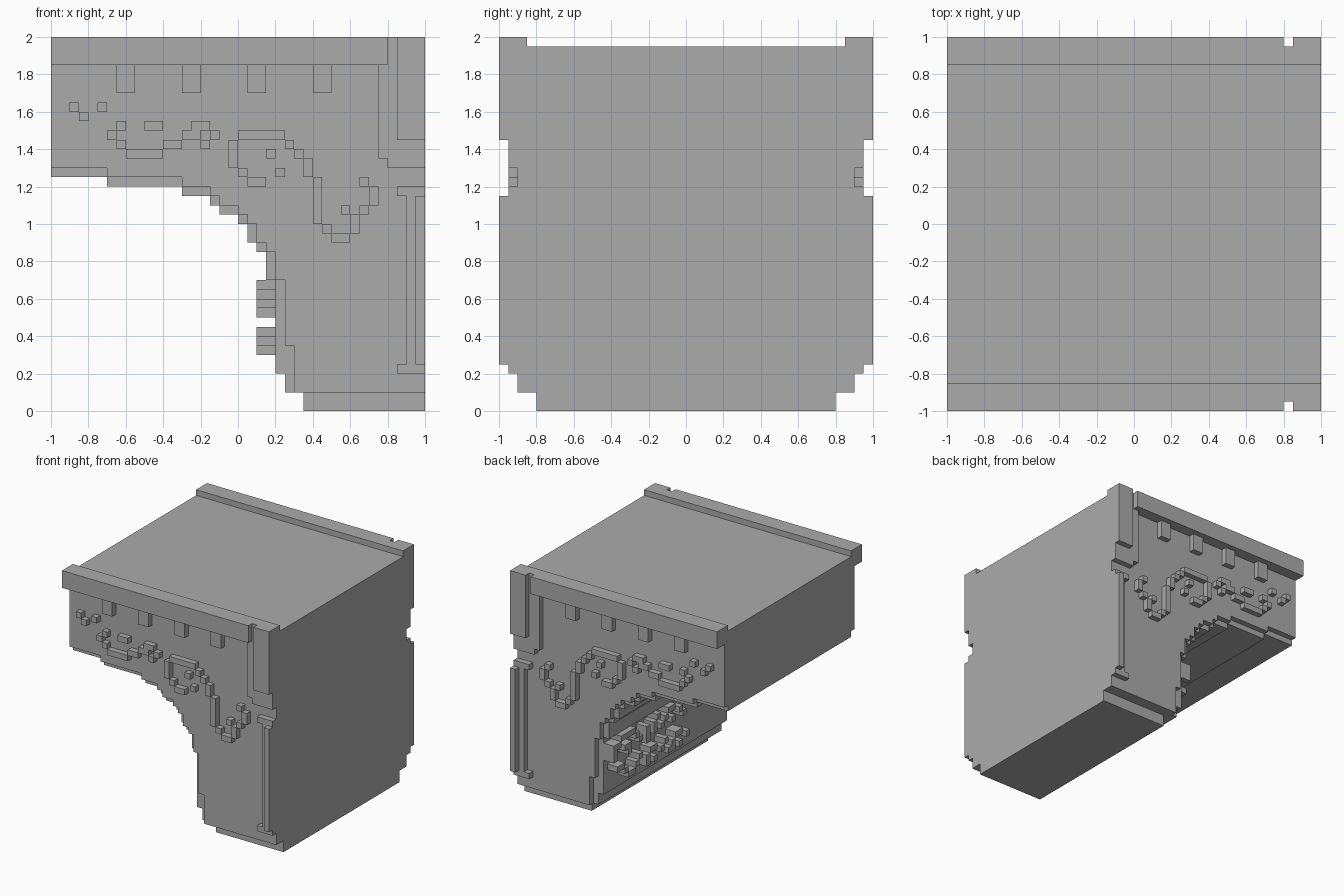
import bpy
import bmesh

if "Cube" in bpy.data.objects:
    bpy.data.objects.remove(bpy.data.objects["Cube"], do_unlink=True)

U = 0.05  # block size of the stepped masonry

stone = bpy.data.materials.new("grey_stone")
stone.use_nodes = True
GREY = (0.41, 0.41, 0.41, 1)
stone.diffuse_color = GREY
stone.node_tree.nodes["Principled BSDF"].inputs["Base Color"].default_value = GREY


def finish(name, bm, mirrored):
    bmesh.ops.recalc_face_normals(bm, faces=bm.faces)
    mesh = bpy.data.meshes.new(name)
    bm.to_mesh(mesh)
    bm.free()
    mesh.materials.append(stone)
    obj = bpy.data.objects.new(name, mesh)
    bpy.context.collection.objects.link(obj)
    if mirrored:
        mod = obj.modifiers.new("other_side", 'MIRROR')
        mod.use_axis = (False, True, False)
        mod.use_mirror_merge = False
    return obj


def add_box(bm, x, y, z):
    verts = bmesh.ops.create_cube(bm, size=1)["verts"]
    for v in verts:
        for i, (lo, hi) in enumerate((x, y, z)):
            v.co[i] = lo if v.co[i] < 0 else hi


def box(name, x, y, z, mirrored=True):
    bm = bmesh.new()
    add_box(bm, x, y, z)
    return finish(name, bm, mirrored)


def stepped_wall(name, steps, top, y, mirrored):
    """Extrude a wall whose underside is a staircase of (start x, height)."""
    points = [(1, top), (-1, top)]
    for (x, z), (next_x, _) in zip(steps, steps[1:] + [(1, 0)]):
        points += [(x, z), (next_x, z)]
    bm = bmesh.new()
    face = bm.faces.new([bm.verts.new((px, y[0], pz)) for px, pz in points])
    new = bmesh.ops.extrude_face_region(bm, geom=[face])["geom"]
    for v in new:
        if isinstance(v, bmesh.types.BMVert):
            v.co.y = y[1]
    return finish(name, bm, mirrored)


def runs(rows):
    """Yield (start, end, row) for every run of # in a drawn pattern."""
    for r, row in enumerate(rows):
        c = 0
        while c < len(row):
            start = c
            while c < len(row) and row[c] == "#":
                c += 1
            if c > start:
                yield start, c, r
            c += 1


# Vault core, and the thinner spandrel walls set one block back from its edge
core_steps = [(-1, 1.25), (-.7, 1.2), (-.3, 1.15), (-.15, 1.1), (-.1, 1.05), (0, 1),
              (.05, .9), (.1, .85), (.15, .7), (.2, .2), (.25, .1)]
wall_steps = [(-1, 1.3), (-.7, 1.25), (-.3, 1.2), (-.15, 1.15), (-.1, 1.1), (0, 1.05),
              (.05, 1), (.1, .9), (.15, .85), (.2, .7), (.25, .35), (.3, .1)]
stepped_wall("vault_core", core_steps, 1.95, (-.85, .85), False)
stepped_wall("spandrel_wall", wall_steps, 1.85, (-.9, -.85), True)
box("pier_base", (.35, 1), (-.8, .8), (0, .1), False)

# Parapet and its brackets
box("parapet", (-1, 1), (-.95, -.85), (1.85, 2))
box("parapet_face", (-1, .8), (-1, -.95), (1.85, 2))
bm = bmesh.new()
for x in (-.65, -.3, .05, .4):
    add_box(bm, (x, x + 2 * U), (-.95, -.9), (1.7, 1.85))
finish("brackets", bm, True)

# Upper pilaster
box("pilaster_back", (.75, 1), (-.95, -.9), (1.35, 1.85))
box("pilaster_foot", (.8, 1), (-.95, -.9), (1.3, 1.35))
box("pilaster_front", (.85, 1), (-1, -.95), (1.45, 2))

# Lower corner column
box("column_cap", (.85, 1), (-.95, -.9), (1.15, 1.2))
box("column_foot", (.85, 1), (-.95, -.9), (.2, .25))
box("column_back", (.9, 1), (-.95, -.9), (.25, 1.15))
box("column_front", (.95, 1), (-1, -.95), (.25, 1.15))

# Raised scroll relief on both spandrels
scroll = [
    "#..#.............................",
    ".#...............................",
    ".....#..##...##..................",
    "....#.......##.#..#####..........",
    ".....#....##..#..#.....#.........",
    "......####.......#...#..#........",
    ".................#.......#.......",
    "..................#...#..#.......",
    "...................##.....#....#.",
    "..........................#.....#",
    "..........................#.....#",
    "..........................#..#.#.",
    "..........................#...#..",
    "...........................#..#..",
    "............................##...",
]
bm = bmesh.new()
for a, b, r in runs(scroll):
    z = 1.65 - r * U
    add_box(bm, (-.9 + a * U, -.9 + b * U), (-.95, -.9), (z - U, z))
finish("scroll_relief", bm, True)

# Raised relief on the pier under the arch
leaves = [
    "..####......#..##.....",
    "##....#..#.#..#...#...",
    "#..##..#.#.#.#..#..#..",
    "#...#....#............",
    "......................",
    ".##....#..##..#..##...",
    "...#..#..#...#..#...#.",
    "....##...#.#...##.#...",
]
bm = bmesh.new()
for a, b, r in runs(leaves):
    z = .7 - r * U
    add_box(bm, (.1, .2), (.85 - b * U, .85 - a * U), (z - U, z))
finish("pier_relief", bm, False)
